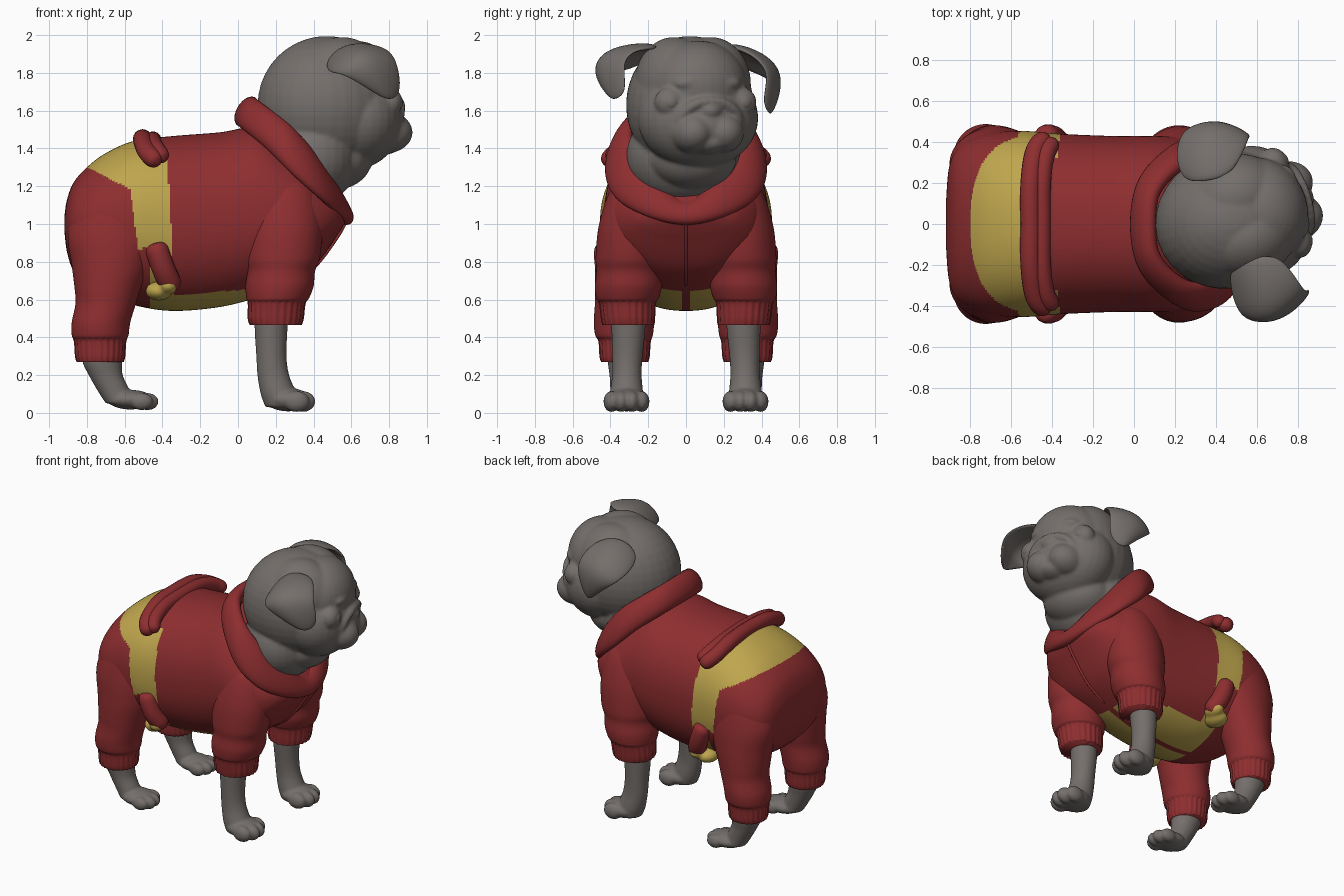
import bpy, bmesh, math
from mathutils import Vector, Matrix

if "Cube" in bpy.data.objects:
    bpy.data.objects.remove(bpy.data.objects["Cube"])

def material(name, rgb):
    m = bpy.data.materials.new(name)
    m.diffuse_color = (*rgb, 1)
    m.use_nodes = True
    m.node_tree.nodes["Principled BSDF"].inputs["Base Color"].default_value = m.diffuse_color
    return m

RED = material("red cloth", (0.27, 0.027, 0.029))
YELLOW = material("mustard cloth", (0.52, 0.38, 0.075))
GREY = material("grey fur", (0.175, 0.158, 0.147))

def smooth_path(pts, n, closed=False):
    """Catmull-Rom interpolation of tuples of any length."""
    out, k = [], len(pts)
    get = (lambda i: pts[i % k]) if closed else (lambda i: pts[max(0, min(k - 1, i))])
    for i in range(k if closed else k - 1):
        p = [get(i + j) for j in (-1, 0, 1, 2)]
        for s in range(n):
            t = s / n
            out.append(tuple(0.5 * (2 * b + (c - a) * t + (2 * a - 5 * b + 4 * c - d) * t * t
                             + (3 * b - a - 3 * c + d) * t ** 3) for a, b, c, d in zip(*p)))
    if not closed:
        out.append(tuple(pts[-1]))
    return out

def bridge(bm, p, q):
    for k in range(len(p)):
        j = (k + 1) % len(p)
        bm.faces.new((p[k], p[j], q[j], q[k]))

def add_loft(bm, rings, axis, n=8, seg=48, power=1.0, rib_below=None):
    """Rings are (x, y, z, half width, half depth); axis is the sweep direction."""
    loops = []
    for x, y, z, a, b in smooth_path(rings, n):
        loop = []
        for k in range(seg):
            t = 2 * math.pi * k / seg
            c, s = math.cos(t), math.sin(t)
            c, s = math.copysign(abs(c) ** power, c), math.copysign(abs(s) ** power, s)
            r = 1 + (0.025 * math.cos(t * seg / 4) if rib_below and z < rib_below else 0)
            u, v = a * r * c, b * r * s
            loop.append(bm.verts.new((x + u, y + v, z) if axis == 'z' else (x, y + u, z + v)))
        loops.append(loop)
    for p, q in zip(loops, loops[1:]):
        bridge(bm, p, q)
    bm.faces.new(loops[0])
    bm.faces.new(loops[-1])

def add_ball(bm, c, r, mat=Matrix()):
    m = mat @ Matrix.Translation(c) @ Matrix.Diagonal((*r, 1))
    bmesh.ops.create_uvsphere(bm, u_segments=32, v_segments=20, radius=1, matrix=m)

def finish(bm, name, mats, voxel=None, relax=4):
    bmesh.ops.recalc_face_normals(bm, faces=bm.faces)
    for f in bm.faces:
        f.smooth = True
    me = bpy.data.meshes.new(name)
    bm.to_mesh(me)
    bm.free()
    ob = bpy.data.objects.new(name, me)
    bpy.context.collection.objects.link(ob)
    for m in mats:
        me.materials.append(m)
    if voxel:
        r = ob.modifiers.new("merge", 'REMESH')
        r.mode, r.voxel_size, r.use_smooth_shade = 'VOXEL', voxel, True
        s = ob.modifiers.new("relax", 'SMOOTH')
        s.factor, s.iterations = 0.5, relax
    return ob

def tube(name, pts, radius, mat):
    path = smooth_path(pts, 8)
    cu = bpy.data.curves.new(name, 'CURVE')
    cu.dimensions, cu.bevel_depth, cu.bevel_resolution, cu.use_fill_caps = '3D', radius, 6, True
    sp = cu.splines.new('POLY')
    sp.points.add(len(path) - 1)
    for i, p in enumerate(path):
        sp.points[i].co = (*p, 1)
        e = min(i, len(path) - 1 - i) / 5  # rounded ends
        sp.points[i].radius = 1 if e >= 1 else max(0.1, math.sqrt(1 - (1 - e) ** 2))
    tmp = bpy.data.objects.new(name + " path", cu)
    bpy.context.collection.objects.link(tmp)
    me = bpy.data.meshes.new_from_object(tmp.evaluated_get(bpy.context.evaluated_depsgraph_get()))
    bpy.data.objects.remove(tmp)
    me.materials.clear()
    me.materials.append(mat)
    for p in me.polygons:
        p.use_smooth = True
    bpy.context.collection.objects.link(bpy.data.objects.new(name, me))

def mirrored(half, middle):
    return half + [middle] + [(p[0], -p[1], *p[2:]) for p in reversed(half)]

# Torso: (x, top, bottom, half width)
profile = [(-.918, 1.05, .95, .12), (-.905, 1.13, .85, .27), (-.87, 1.22, .75, .36), (-.8, 1.3, .68, .415),
           (-.7, 1.375, .62, .445), (-.55, 1.44, .57, .455), (-.35, 1.465, .54, .44), (-.1, 1.485, .56, .43),
           (.1, 1.51, .61, .43), (.25, 1.42, .67, .42), (.4, 1.28, .77, .38), (.52, 1.16, .93, .27),
           (.575, 1.1, 1.02, .12)]
bm = bmesh.new()
add_loft(bm, [(x, 0, (t + b) / 2, w, (t - b) / 2) for x, t, b, w in profile], 'x', 20, 176, 0.9)
for f in bm.faces:
    x, y, z = f.calc_center_median()
    pants = x < -.81 or (x < -.53 - .13 * (z - .87) and z < 1.3 - (x + .8) * .5) or (x < -.47 and z < .87)
    jacket = (x > -.35 - .05 * (z - .88) and z > .65 + .08 * x) or (x > -.5 and z > 1.34) or x > .2
    seam = z < .7 and abs(y) < .02
    f.material_index = 0 if pants or jacket or seam else 1
finish(bm, "torso", [RED, YELLOW])

# Collar: an upright oval section (x, y, z, half height) swept round the neck
half = [(.07, .17, 1.575, .085), (.165, .29, 1.5, .1), (.29, .355, 1.385, .125), (.42, .315, 1.255, .125),
        (.515, .17, 1.135, .1)]
bm = bmesh.new()
loops = []
for x, y, z, h in smooth_path(mirrored(half, (.55, 0, 1.06, .065)) + [(.045, 0, 1.595, .08)], 10, True):
    out = Vector((x - .3, y, 0)).normalized()
    up = Vector((0, 0, 1)) - .35 * out
    loops.append([bm.verts.new(Vector((x, y, z)) + out * .058 * math.cos(a) + up * h * math.sin(a))
                  for a in (2 * math.pi * k / 24 for k in range(24))])
for p, q in zip(loops, loops[1:] + loops[:1]):
    bridge(bm, p, q)
finish(bm, "collar", [RED])

# Jacket hem lip and front zip
hem = [(-.42, .425, 1.32), (-.48, .36, 1.38), (-.505, .2, 1.44)]
tube("jacket_hem", mirrored(hem, (-.505, 0, 1.452)), .05, RED)
fold = [(-.39, .41, 1.34), (-.43, .34, 1.395), (-.45, .2, 1.435)]
tube("jacket_hem_fold", mirrored(fold, (-.45, 0, 1.445)), .045, RED)
tube("zip", [(.585, 0, 1.04), (.525, 0, .93), (.402, 0, .77), (.25, 0, .668)], .009, RED)

for s, side in ((-1, "right"), (1, "left")):
    # Jacket sleeve with ribbed cuff
    bm = bmesh.new()
    sleeve = [(.2, .305, .465, .135, .135), (.2, .307, .5, .145, .14), (.205, .31, .58, .15, .148),
              (.21, .31, .605, .165, .165), (.22, .305, .67, .18, .177), (.228, .302, .75, .18, .172),
              (.235, .3, .83, .2, .178), (.245, .29, 1.0, .2, .17), (.25, .26, 1.18, .16, .14), (.25, .25, 1.27, .06, .06)]
    add_loft(bm, [(x, s * y, z, a, b) for x, y, z, a, b in sleeve], 'z', 8, 96, 1, .59)
    finish(bm, side + "_sleeve", [RED])

    # Trouser leg with ribbed cuff
    bm = bmesh.new()
    trouser = [(-.73, .325, .27, .122, .122), (-.73, .325, .3, .13, .13), (-.73, .325, .38, .136, .136),
               (-.73, .328, .41, .15, .152), (-.725, .328, .48, .155, .16), (-.7, .322, .58, .16, .16),
               (-.69, .315, .66, .175, .168), (-.675, .305, .78, .205, .175), (-.665, .295, .95, .235, .17),
               (-.65, .27, 1.12, .19, .15), (-.64, .25, 1.25, .06, .06)]
    add_loft(bm, [(x, s * y, z, a, b) for x, y, z, a, b in trouser], 'z', 8, 96, 1, .395)
    finish(bm, side + "_trouser_leg", [RED])

    # Front leg and paw
    bm = bmesh.new()
    add_loft(bm, [(.18, s * .305, .6, .09, .095), (.175, s * .305, .45, .087, .09), (.177, s * .31, .3, .08, .08),
                  (.187, s * .313, .2, .084, .078), (.215, s * .315, .1, .095, .088), (.235, s * .315, .03, .09, .085)], 'z')
    add_ball(bm, (.265, s * .315, .07), (.12, .11, .062))
    for dy, x in ((-.08, .31), (-.028, .342), (.028, .342), (.08, .31)):
        add_ball(bm, (x, s * .315 + dy, .06), (.068, .042, .056))
    finish(bm, side + "_front_leg", [GREY], .009, 6)

    # Hind leg and paw
    bm = bmesh.new()
    add_loft(bm, [(-.72, s * .325, .4, .1, .09), (-.72, s * .325, .28, .105, .09), (-.7, s * .325, .2, .09, .08),
                  (-.66, s * .325, .12, .085, .076), (-.63, s * .325, .05, .07, .075)], 'z')
    add_ball(bm, (-.57, s * .325, .07), (.12, .1, .052))
    for dy, x in ((-.07, -.51), (-.025, -.48), (.025, -.48), (.07, -.51)):
        add_ball(bm, (x, s * .325 + dy, .06), (.06, .038, .046))
    finish(bm, side + "_hind_leg", [GREY], .009, 6)

    # Flank strap and belly bulge
    tube(side + "_strap", [(-.44, s * .42, .9), (-.415, s * .425, .82), (-.385, s * .41, .74), (-.34, s * .36, .65)], .062, RED)
    bm = bmesh.new()
    add_ball(bm, (-.37, s * .38, .675), (.055, .075, .048))
    add_ball(bm, (-.42, s * .34, .645), (.07, .085, .05))
    finish(bm, side + "_belly_bulge", [YELLOW], .01)

# Head, turned a little to its left
turn = Matrix.Translation((.47, .02, 1.63)) @ Matrix.Rotation(math.radians(17), 4, 'Z')
bm = bmesh.new()
for c, r in [((0, 0, 0), (.37, .335, .365)), ((.15, 0, -.07), (.25, .325, .27)), ((.16, 0, .1), (.225, .26, .24)),
             ((-.1, 0, -.27), (.26, .31, .27)), ((.04, 0, -.28), (.2, .24, .17)), ((.27, 0, -.12), (.15, .23, .15)),
             ((.3, 0, -.2), (.115, .11, .065)), ((.375, 0, -.03), (.05, .062, .042))]:
    add_ball(bm, c, r, turn)
for s in (-1, 1):
    add_ball(bm, (.05, s * .1, .11), (.25, .21, .25), turn)           # crown
    add_ball(bm, (.305, s * .085, -.145), (.14, .115, .11), turn)     # flews
    add_ball(bm, (.285, s * .195, .015), (.07, .085, .08), turn)      # eyelids
    add_ball(bm, (.315, s * .1, .115), (.055, .085, .04), turn)       # brow folds
for k in range(17):                                                   # fold over the nose
    a = math.pi * k / 16
    add_ball(bm, (.325 + .05 * math.sin(a), .165 * math.cos(a), -.1 + .12 * math.sin(a)), (.04, .032, .03), turn)
finish(bm, "head", [GREY], .011, 5)

# Eyes
bm = bmesh.new()
for s in (-1, 1):
    add_ball(bm, (.305, s * .2, .015), (.053, .057, .054), turn)
finish(bm, "eyes", [GREY])

# Folded ears: rows run from root to tip
ears = {"right_ear": [(.46, -.19, 1.86), (.56, -.16, 1.95), (.70, -.14, 1.93), (.47, -.36, 1.79), (.60, -.36, 1.96),
                      (.79, -.24, 1.93), (.54, -.49, 1.80), (.67, -.53, 1.90), (.85, -.34, 1.87), (.70, -.42, 1.71),
                      (.81, -.39, 1.63), (.87, -.30, 1.69)],
        "left_ear": [(.23, .2, 1.86), (.34, .2, 1.95), (.47, .23, 1.94), (.19, .36, 1.80), (.33, .38, 1.93),
                     (.54, .34, 1.91), (.25, .49, 1.74), (.39, .54, 1.83), (.58, .45, 1.80), (.39, .43, 1.65),
                     (.47, .46, 1.54), (.56, .39, 1.64)]}
for name, pts in ears.items():
    bm = bmesh.new()
    v = [bm.verts.new(p) for p in pts]
    for r in range(3):
        for c in range(2):
            i = r * 3 + c
            bm.faces.new((v[i], v[i + 1], v[i + 4], v[i + 3]))
    ob = finish(bm, name, [GREY])
    so = ob.modifiers.new("thickness", 'SOLIDIFY')
    so.thickness, so.offset = .04, 0
    su = ob.modifiers.new("round", 'SUBSURF')
    su.levels = su.render_levels = 3
